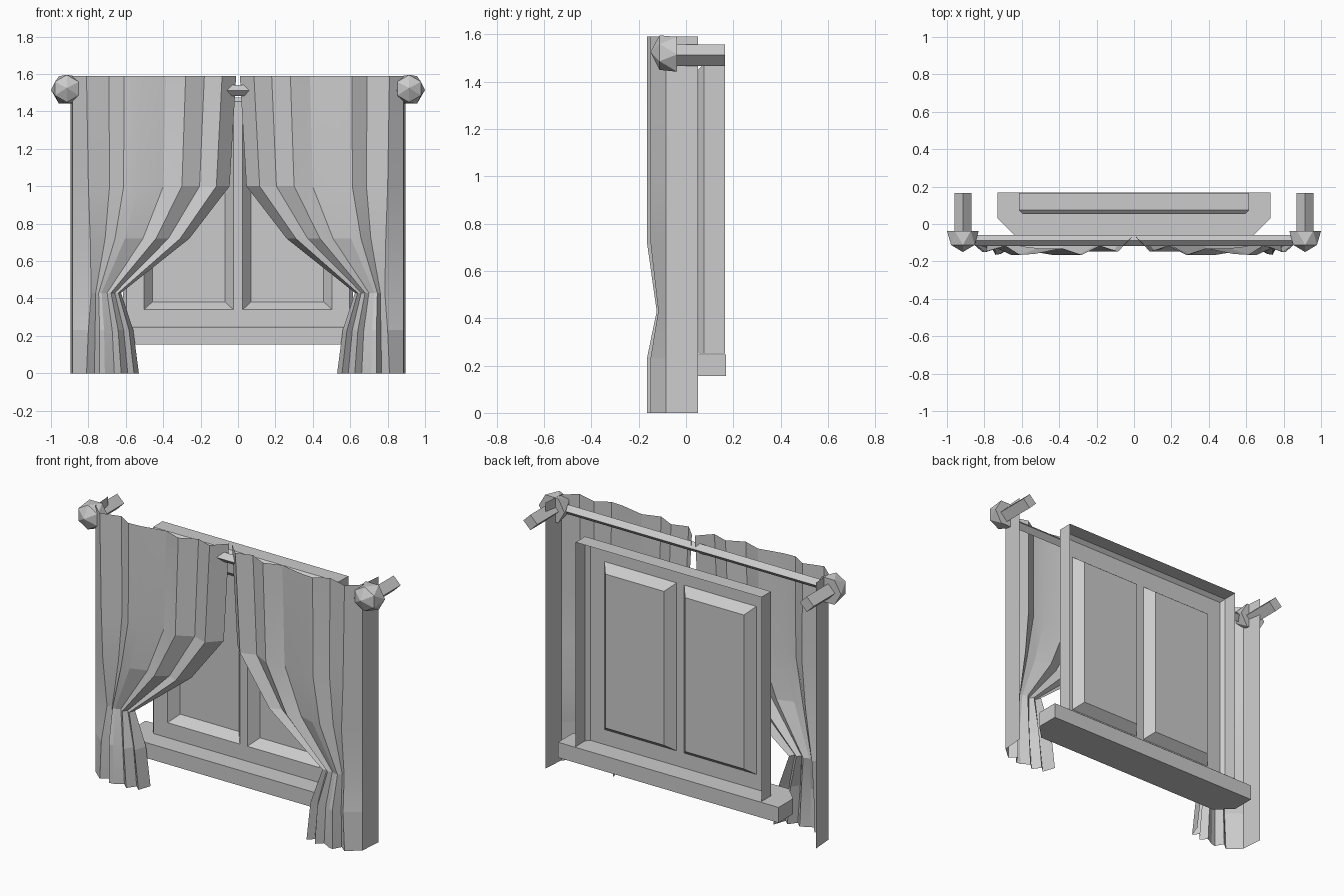
import bpy, bmesh, math
from mathutils import Matrix, Vector

cube = bpy.data.objects.get("Cube")
if cube:
    bpy.data.objects.remove(cube, do_unlink=True)

grey = bpy.data.materials.new("plain_grey")
grey.use_nodes = True
grey.diffuse_color = (0.6, 0.6, 0.6, 1)
grey.node_tree.nodes["Principled BSDF"].inputs["Base Color"].default_value = (0.6, 0.6, 0.6, 1)


def finish(name, bm, smooth=False):
    mesh = bpy.data.meshes.new(name)
    bm.to_mesh(mesh)
    bm.free()
    mesh.materials.append(grey)
    obj = bpy.data.objects.new(name, mesh)
    bpy.context.collection.objects.link(obj)
    if smooth:
        bpy.ops.object.select_all(action="DESELECT")
        obj.select_set(True)
        bpy.context.view_layer.objects.active = obj
        bpy.ops.object.shade_smooth_by_angle(angle=math.radians(10))
    return obj


def bridge(bm, a, b):
    for i in range(len(a)):
        j = (i + 1) % len(a)
        bm.faces.new((a[i], a[j], b[j], b[i]))


def rect(bm, x0, x1, z0, z1, y):
    return [bm.verts.new((x, y, z)) for x, z in ((x0, z0), (x1, z0), (x1, z1), (x0, z1))]


def ring(bm, sides, cx, cz, y, r, turn=0):
    angles = [math.tau * i / sides + math.radians(turn) for i in range(sides)]
    return [bm.verts.new((cx + r * math.cos(a), y, cz + r * math.sin(a))) for a in angles]


# Curtains: fold profile from the centre outwards, squeezed row by row
folds = [(0.01, -0.07), (0.085, -0.147), (0.18, -0.116), (0.28, -0.165), (0.385, -0.13),
         (0.53, -0.16), (0.61, -0.165), (0.69, -0.116), (0.81, -0.15)]
# height, inner edge, outer fold, fold depth
rows = [(0, 0.53, 0.81, 1), (0.23, 0.56, 0.80, 1), (0.43, 0.625, 0.785, 0.45),
        (0.72, 0.26, 0.79, 1), (1.0, 0.045, 0.80, 1), (1.59, 0.01, 0.81, 1)]
for side, label in ((1, "left"), (-1, "right")):
    bm = bmesh.new()
    grid = []
    for z, inner, outer, depth in rows:
        line = []
        for x, y in folds:
            t = (x - 0.01) / 0.8
            line.append((inner + (outer - inner) * t, -0.09 + (y + 0.09) * depth))
        line += [(0.885, -0.085), (0.895, 0.05)]
        grid.append([bm.verts.new((side * x, y, z)) for x, y in line])
    for low, high in zip(grid, grid[1:]):
        for i in range(len(low) - 1):
            face = [low[i], low[i + 1], high[i + 1], high[i]]
            bm.faces.new(face if side > 0 else face[::-1])
    finish(label + "_curtain", bm, smooth=True)

# Curtain rod: a square bar set on edge
bm = bmesh.new()
bmesh.ops.create_cone(bm, cap_ends=True, segments=4, radius1=0.029, radius2=0.029, depth=1.7,
                      matrix=Matrix.Translation((0, -0.088, 1.512)) @ Matrix.Rotation(math.pi / 2, 4, "Y"))
# turn the bar so one edge points forward whatever the cone's starting angle
flat = min(abs(v.co.z - 1.512) for v in bm.verts) > 0.01
if flat:
    bmesh.ops.rotate(bm, verts=bm.verts, cent=(0, -0.088, 1.512), matrix=Matrix.Rotation(math.pi / 4, 3, "X"))
finish("curtain_rod", bm)

# Rod finials and wall brackets
for side, label in ((1, "left"), (-1, "right")):
    cx, cz = side * 0.915, 1.515
    bm = bmesh.new()
    back = ring(bm, 6, cx, cz, -0.037, 0.085)
    front = ring(bm, 6, cx, cz + 0.007, -0.112, 0.073, 30)
    tip = bm.verts.new((cx, -0.15, cz + 0.01))
    bm.faces.new(back)
    for i in range(6):
        j = (i + 1) % 6
        bm.faces.new((back[i], back[j], front[i]))
        bm.faces.new((front[i], back[j], front[j]))
        bm.faces.new((front[i], front[j], tip))
    bmesh.ops.recalc_face_normals(bm, faces=bm.faces)
    finish(label + "_finial", bm)

    bm = bmesh.new()
    near = ring(bm, 4, cx, 1.511, -0.04, 0.046)
    far = ring(bm, 4, cx, 1.511, 0.165, 0.046)
    bm.faces.new(near)
    bm.faces.new(far)
    bridge(bm, near, far)
    bmesh.ops.recalc_face_normals(bm, faces=bm.faces)
    finish(label + "_bracket", bm)

# Window frame: open-backed shell, bevelled at the front except along the sill
bm = bmesh.new()
outer = rect(bm, -0.615, 0.615, 0.25, 1.473, 0.165)
shoulder = rect(bm, -0.615, 0.615, 0.25, 1.473, 0.075)
face_edge = rect(bm, -0.595, 0.595, 0.25, 1.453, 0.053)
bridge(bm, outer, shoulder)
bridge(bm, shoulder, face_edge)

# Front sheet as a grid of cells, with two panes pushed back
xs = [-0.595, -0.503, -0.025, 0.025, 0.503, 0.595]
zs = [0.25, 0.34, 1.345, 1.453]
for i in range(5):
    for k in range(3):
        cell = rect(bm, xs[i], xs[i + 1], zs[k], zs[k + 1], 0.053)
        if k == 1 and i in (1, 3):
            pane = rect(bm, xs[i] + 0.045, xs[i + 1] - 0.045, zs[k] + 0.042, zs[k + 1] - 0.042, 0.108)
            bridge(bm, cell, pane)
            bm.faces.new(pane)
        else:
            bm.faces.new(cell)
bmesh.ops.remove_doubles(bm, verts=bm.verts, dist=0.0005)
finish("window_frame", bm)

# Window sill with clipped front corners
bm = bmesh.new()
plan = [(-0.73, 0.168), (-0.73, 0.03), (-0.64, -0.06), (0.64, -0.06), (0.73, 0.03), (0.73, 0.168)]
base = bm.faces.new([bm.verts.new((x, y, 0.155)) for x, y in plan])
top = bmesh.ops.extrude_face_region(bm, geom=[base])["geom"]
bmesh.ops.translate(bm, vec=Vector((0, 0, 0.092)), verts=[v for v in top if isinstance(v, bmesh.types.BMVert)])
bmesh.ops.recalc_face_normals(bm, faces=bm.faces)
finish("window_sill", bm)
